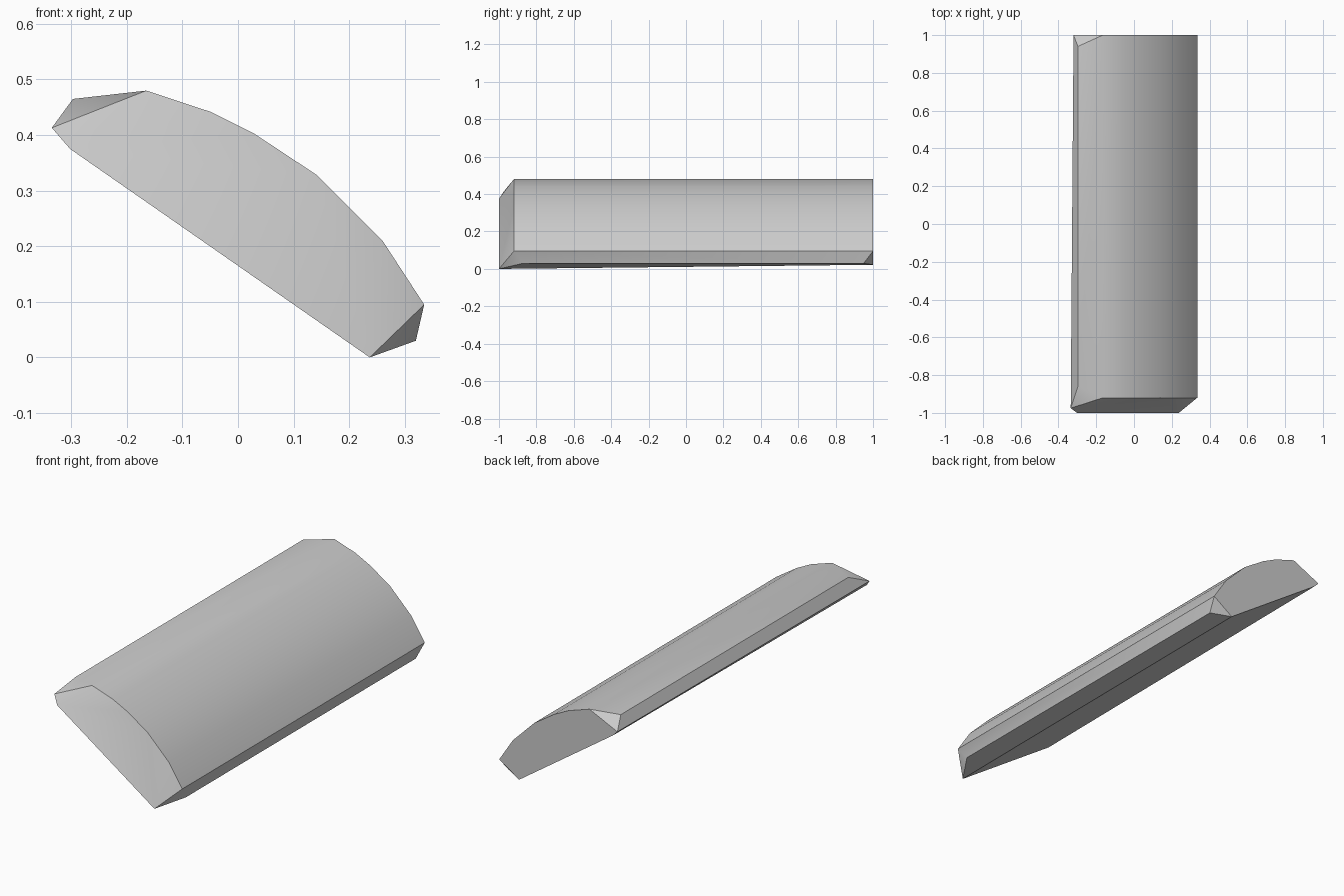
import bpy
import bmesh
import math

cube = bpy.data.objects.get("Cube")
if cube:
    bpy.data.objects.remove(cube, do_unlink=True)

# Curved top of the slab as (x, z), from the high side to the low side
ARC = [(-0.165, 0.48), (-0.05, 0.442), (0.03, 0.402),
       (0.142, 0.328), (0.26, 0.21), (0.335, 0.095)]

# Remaining corners at each end: low lip, underside low and high, high side, high lip
FRONT = [(0.32, -0.87, 0.03), (0.237, -1, 0), (-0.302, -1, 0.375),
         (-0.335, -0.975, 0.413), (-0.297, -0.86, 0.465)]
BACK = [(0.32, 0.95, 0.03), (0.225, 1, 0.022), (-0.295, 1, 0.383),
        (-0.32, 1, 0.408), (-0.297, 0.94, 0.465)]

grey = bpy.data.materials.new("stone grey")
grey.use_nodes = True
COLOUR = (0.6, 0.6, 0.6, 1)
grey.diffuse_color = COLOUR
grey.node_tree.nodes["Principled BSDF"].inputs["Base Color"].default_value = COLOUR

bm = bmesh.new()


def ring(arc_y, corners):
    points = [(x, arc_y, z) for x, z in ARC] + corners
    return [bm.verts.new(p) for p in points]


front = ring(-0.92, FRONT)
back = ring(1, BACK)
count = len(front)

# Long sides
for i in range(count):
    j = (i + 1) % count
    bm.faces.new((front[i], front[j], back[j], back[i]))

# Chipped corners at both ends
n = len(ARC)
for loop in (front, back):
    lip, low, high, side, top_lip = loop[n:]
    bm.faces.new((loop[n - 1], lip, low))
    bm.faces.new((loop[0], side, top_lip))

# Flat back end
bm.faces.new(back[:n] + back[n + 1:n + 4])

# Sloping front end, fanned from the two underside corners
lip, low, high, side, top_lip = front[n:]
crown = n // 2
for i in range(n - 1):
    bm.faces.new((high if i < crown else low, front[i], front[i + 1]))
bm.faces.new((low, high, front[crown]))
bm.faces.new((high, side, front[0]))

bmesh.ops.recalc_face_normals(bm, faces=bm.faces)
mesh = bpy.data.meshes.new("curved_slab")
bm.to_mesh(mesh)
bm.free()
mesh.materials.append(grey)

slab = bpy.data.objects.new("curved_slab", mesh)
bpy.context.collection.objects.link(slab)
bpy.context.view_layer.objects.active = slab
slab.select_set(True)
bpy.ops.object.shade_smooth_by_angle(angle=math.radians(30))
